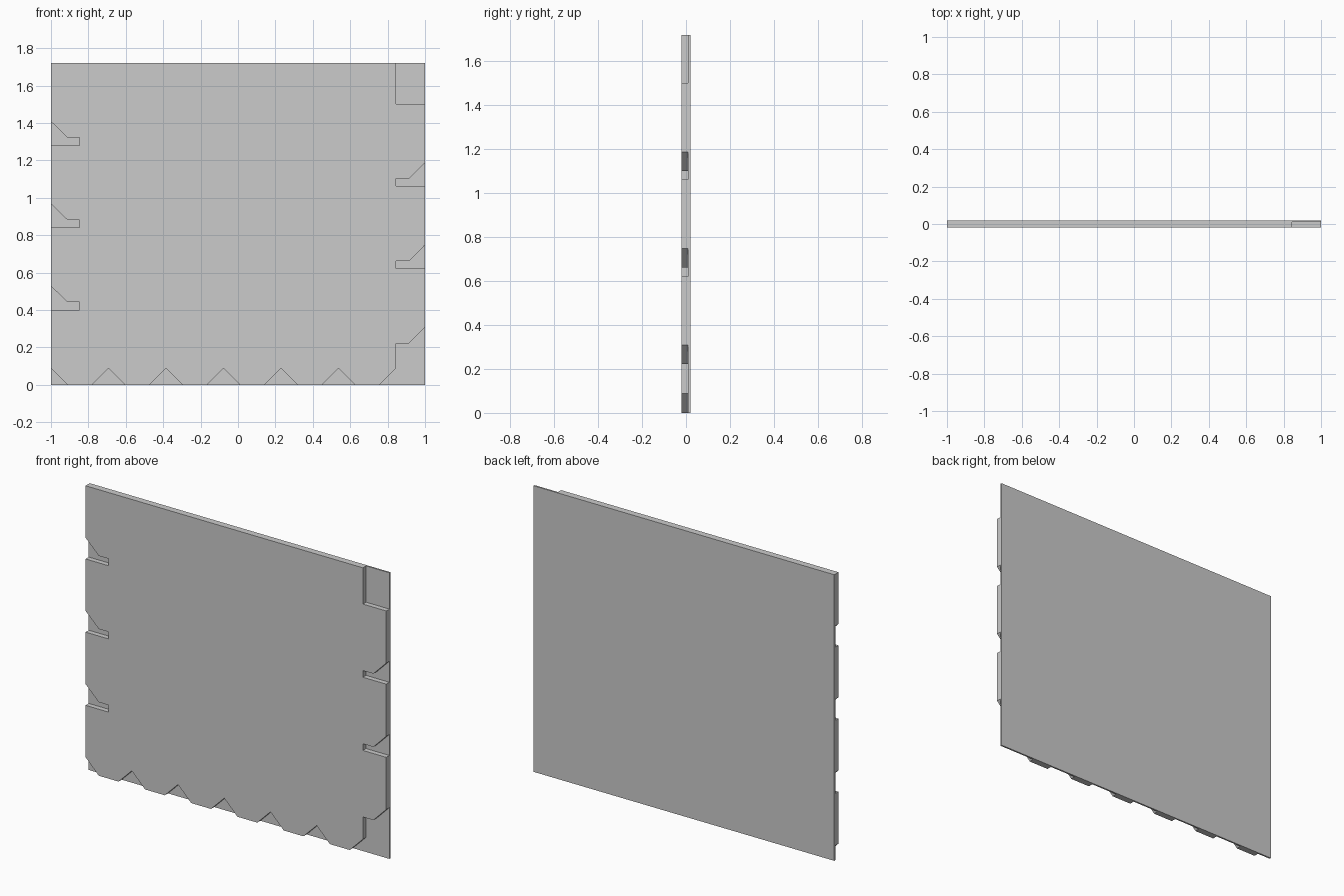
import bpy, bmesh

if "Cube" in bpy.data.objects:
    bpy.data.objects.remove(bpy.data.objects["Cube"])

TOP = 1.72          # panel height
PITCH = 0.44        # spacing of the side notches
INSET = 0.845       # x of the notch inner walls


def extrude_profile(name, points, y0, y1):
    """Extrude an x-z outline from y0 (front) to y1 (back)."""
    bm = bmesh.new()
    face = bm.faces.new([bm.verts.new((x, y0, z)) for x, z in points])
    new = bmesh.ops.extrude_face_region(bm, geom=[face])["geom"]
    for v in new:
        if isinstance(v, bmesh.types.BMVert):
            v.co.y = y1
    # keep a front cap so the slab is closed
    if not face.is_valid:
        bm.faces.new([v for v in bm.verts if abs(v.co.y - y0) < 1e-6])
    bmesh.ops.recalc_face_normals(bm, faces=bm.faces)
    mesh = bpy.data.meshes.new(name)
    bm.to_mesh(mesh)
    bm.free()
    obj = bpy.data.objects.new(name, mesh)
    bpy.context.collection.objects.link(obj)
    return obj


# Thin plain sheet at the back
extrude_profile("backing_sheet", [(-1, 0), (1, 0), (1, TOP), (-1, TOP)], 0.01, 0.02)

# Bottom edge of the front layer, with V-shaped notches
outline = [(-1, 0.088), (-0.912, 0)]
for i in range(1, 6):
    x = -1 + i * (1 + INSET) / 6
    outline += [(x - 0.088, 0), (x, 0.088), (x + 0.088, 0)]
outline += [(INSET - 0.088, 0), (INSET, 0.088)]

# Right edge: three tabs separated by hooked notches
for i in range(3):
    z = 0.222 + i * PITCH
    outline += [(INSET, z), (0.915, z), (1, z + 0.086), (1, z + 0.4)]
    outline.append((INSET, z + 0.4))
outline += [(INSET, TOP), (-1, TOP)]

# Left edge: three hooked notches, from the top down
for i in (2, 1, 0):
    z = 0.4 + i * PITCH
    outline += [(-1, z + 0.128), (-0.912, z + 0.042), (-0.848, z + 0.042), (-0.848, z), (-1, z)]

# Thick notched layer in front of the sheet
extrude_profile("notched_front_layer", outline, -0.02, 0.01)
